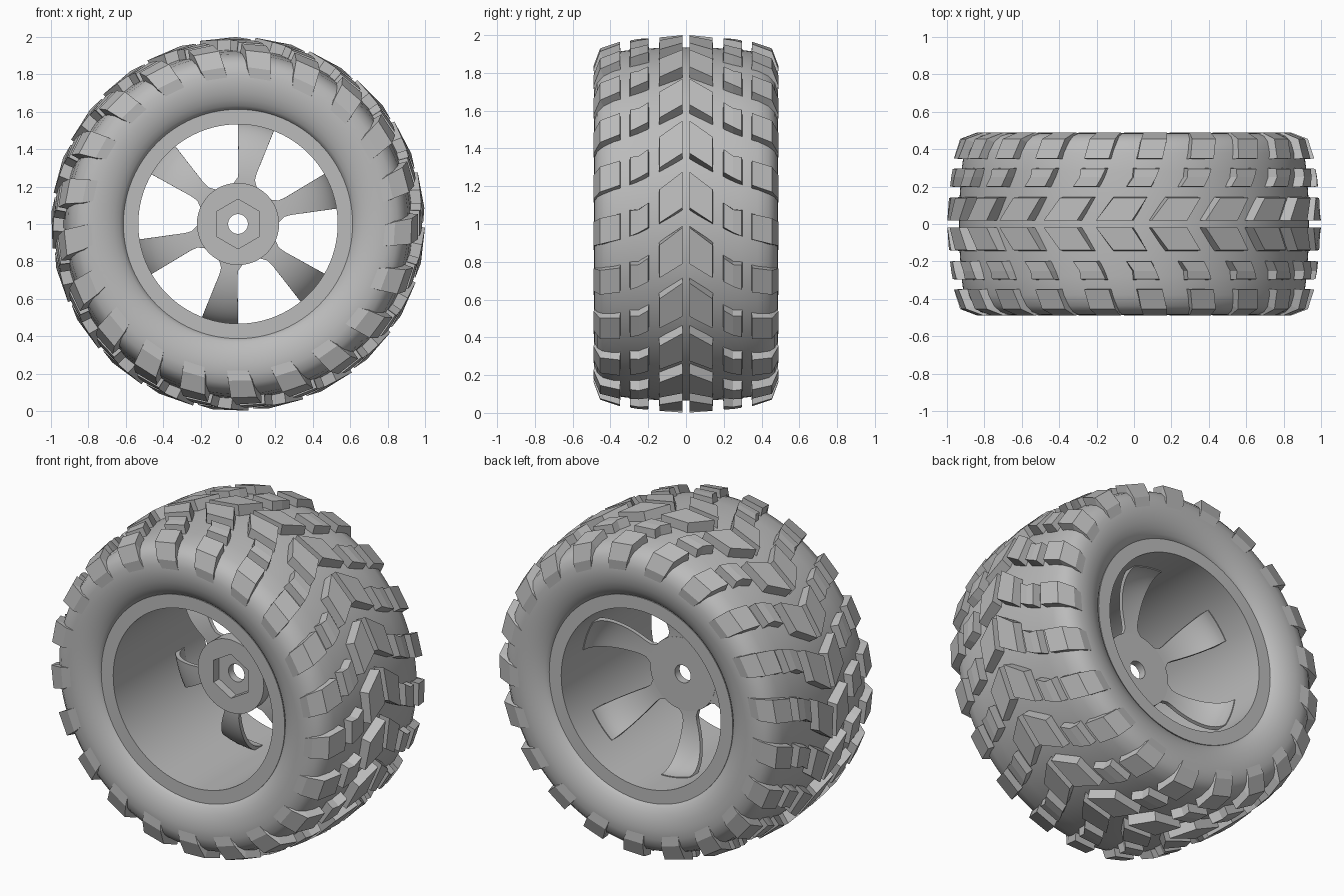
import bpy, bmesh
from math import sin, cos, pi, radians

cube = bpy.data.objects.get("Cube")
if cube:
    bpy.data.objects.remove(cube, do_unlink=True)

grey = bpy.data.materials.new("mid_grey")
grey.use_nodes = True
grey.diffuse_color = (0.5, 0.5, 0.5, 1)
grey.node_tree.nodes["Principled BSDF"].inputs["Base Color"].default_value = (0.5, 0.5, 0.5, 1)


def polar(y, r, a):
    """Point at radius r and angle a around the axle."""
    return (r * cos(a), y, 1 + r * sin(a))


def finish(name, bm, smooth=None):
    bmesh.ops.recalc_face_normals(bm, faces=bm.faces)
    mesh = bpy.data.meshes.new(name)
    bm.to_mesh(mesh)
    bm.free()
    mesh.materials.append(grey)
    ob = bpy.data.objects.new(name, mesh)
    bpy.context.collection.objects.link(ob)
    if smooth:
        bpy.ops.object.select_all(action='DESELECT')
        ob.select_set(True)
        bpy.context.view_layer.objects.active = ob
        bpy.ops.object.shade_smooth_by_angle(angle=radians(smooth))


def skin(bm, rings, closed):
    """Join a list of equal closed loops; closed also joins last to first."""
    loops = [[bm.verts.new(p) for p in ring] for ring in rings]
    n = len(loops[0])
    pairs = list(zip(loops, loops[1:]))
    if closed:
        pairs.append((loops[-1], loops[0]))
    else:
        bm.faces.new(loops[0])
        bm.faces.new(loops[-1])
    for a, b in pairs:
        for j in range(n):
            k = (j + 1) % n
            bm.faces.new((a[j], a[k], b[k], b[j]))


def lathe(name, profile, segs, smooth):
    bm = bmesh.new()
    angles = [2 * pi * j / segs for j in range(segs)]
    skin(bm, [[polar(y, r(a) if callable(r) else r, a) for a in angles]
              for y, r in profile], True)
    finish(name, bm, smooth)


# Tyre carcass: half profile, mirrored across the middle
half = [(0.36, 0.60), (0.425, 0.612), (0.445, 0.632), (0.463, 0.662), (0.477, 0.70),
        (0.486, 0.75), (0.484, 0.805), (0.470, 0.853), (0.438, 0.888), (0.38, 0.91),
        (0.28, 0.923), (0.15, 0.932)]
lathe("tyre", half + [(0, 0.935)] + [(-y, r) for y, r in reversed(half)], 128, 50)

# Rim barrel with flat lips
lathe("rim", [(-0.43, 0.533), (-0.43, 0.613), (0.43, 0.613), (0.43, 0.533)], 96, 30)


# Hub with a hexagonal recess and axle hole
def hexagon(a):
    return 0.115 / cos((a + pi / 6) % (pi / 3) - pi / 6)


lathe("hub", [(0.031, 0.053), (0.031, 0.218), (-0.068, 0.22), (-0.068, hexagon),
              (-0.015, hexagon), (-0.015, 0.053)], 48, 25)

# Six dished spokes sweeping from the hub back to the barrel
bm = bmesh.new()
STEPS, ACROSS, THICK = 14, 6, 0.012
for s in range(6):
    mid = radians(79.5 + 60 * s)
    rings = []
    for i in range(STEPS + 1):
        q = i / STEPS * pi / 2
        r = 0.212 + 0.328 * sin(q)
        y = 0.018 + 0.215 * (1 - cos(q))
        width = 0.034 + 0.066 * sin(q) + 0.035 * max(0, 1 - (r - 0.212) / 0.06) ** 2
        angles = [mid + width / r * (2 * j / ACROSS - 1) for j in range(ACROSS + 1)]
        # offset both skins along the normal of the sweep
        dy, dr = THICK * cos(q), THICK * sin(q)
        rings.append([polar(y - dy, r + dr, a) for a in angles]
                     + [polar(y + dy, r - dr, a) for a in reversed(angles)])
    skin(bm, rings, False)
finish("spokes", bm, 40)

# Tread: each block is a strip of stations
# (y top, r top, y bottom, r bottom, angle behind the apex, half length in radians)
COUNT = 21
PHASE = radians(-0.9)
ROWS = {
    "centre_tread": [(0.018, 1.0, 0.018, 0.91, 0.1, 0.097), (0.14, 0.99, 0.145, 0.91, 0.187, 0.09)],
    "middle_tread": [(0.20, 0.984, 0.195, 0.90, 0.235, 0.066), (0.25, 0.98, 0.25, 0.90, 0.268, 0.062),
                     (0.295, 0.972, 0.30, 0.89, 0.28, 0.07)],
    "shoulder_tread": [(0.35, 0.965, 0.345, 0.88, 0.298, 0.07), (0.455, 0.93, 0.42, 0.85, 0.325, 0.074),
                       (0.489, 0.84, 0.44, 0.81, 0.345, 0.076), (0.484, 0.775, 0.45, 0.775, 0.365, 0.07)],
}
for name, stations in ROWS.items():
    bm = bmesh.new()
    for side in (-1, 1):
        for k in range(COUNT):
            apex = PHASE + 2 * pi * k / COUNT
            rings = []
            for yt, rt, yb, rb, drop, h in stations:
                c = apex - drop
                rings.append([polar(side * yt, rt, c - h), polar(side * yt, rt, c + h),
                              polar(side * yb, rb, c + h + 0.01), polar(side * yb, rb, c - h - 0.01)])
            skin(bm, rings, False)
    finish(name, bm)
